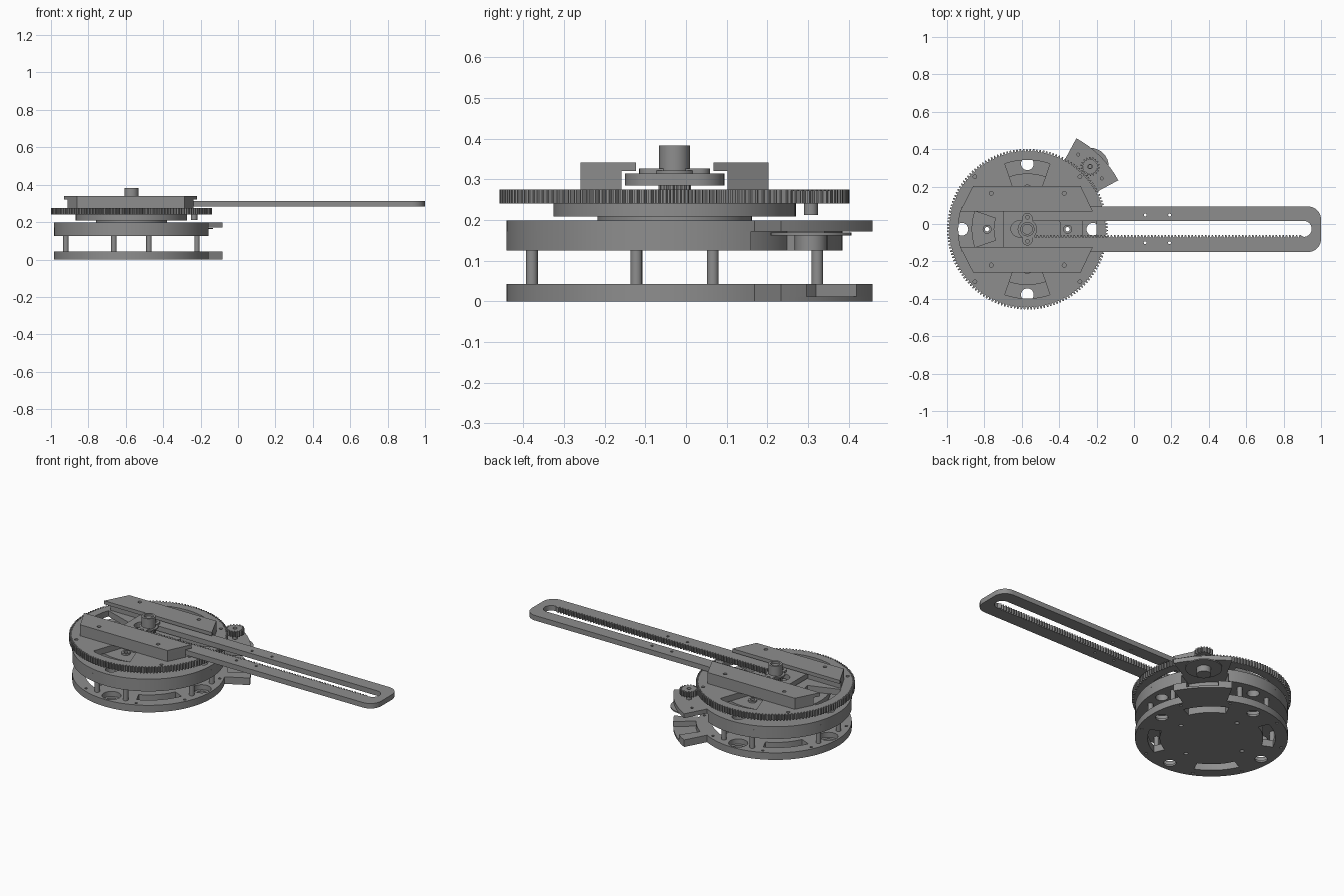
import bpy, bmesh
from math import sin, cos, pi, radians
from mathutils import Vector

cube = bpy.data.objects.get("Cube")
if cube:
    bpy.data.objects.remove(cube, do_unlink=True)

CX, CY = -0.57, -0.028          # turntable axis
AXES = [0, 90, 180, 270]
DIAGONALS = [45, 135, 225, 315]

grey = bpy.data.materials.new("machined grey")
grey.use_nodes = True
grey.diffuse_color = (0.27, 0.27, 0.27, 1)
grey.node_tree.nodes["Principled BSDF"].inputs["Base Color"].default_value = (0.27, 0.27, 0.27, 1)


# ---- 2D loop helpers (coordinates relative to the turntable axis) ----
def polar(r, a):
    return Vector((r * cos(radians(a)), r * sin(radians(a))))


def arc(r, a0, a1, centre=(0, 0), step=4):
    n = max(2, round(abs(a1 - a0) / step))
    return [Vector(centre) + polar(r, a0 + (a1 - a0) * i / n) for i in range(n + 1)]


def circle(r, centre=(0, 0), n=24):
    return [Vector(centre) + polar(r, 360 * i / n) for i in range(n)]


def sector(r0, r1, mid, half):
    return arc(r1, mid - half, mid + half) + arc(r0, mid + half, mid - half)


def disc_with_step(r, r_step, half):
    """Circle whose radius changes over a sector centred on 45 degrees."""
    return arc(r_step, 45 - half, 45 + half) + arc(r, 45 + half, 405 - half, step=3)


def gear(tip, root, teeth, centre=(0, 0)):
    pts = []
    for i in range(teeth):
        for f, r in ((0, root), (0.3, root), (0.45, tip), (0.8, tip)):
            pts.append(Vector(centre) + polar(r, 360 * (i + f) / teeth))
    return pts


def plate(name, loops, z0, z1):
    """Extrude an outline with holes between two heights."""
    curve = bpy.data.curves.new(name, 'CURVE')
    curve.dimensions = '2D'
    curve.fill_mode = 'BOTH'
    curve.extrude = (z1 - z0) / 2
    for loop in loops:
        s = curve.splines.new('POLY')
        s.points.add(len(loop) - 1)
        for p, v in zip(s.points, loop):
            p.co = (v[0], v[1], 0, 1)
        s.use_cyclic_u = True
    temp = bpy.data.objects.new(name + " outline", curve)
    bpy.context.collection.objects.link(temp)
    bpy.context.view_layer.update()
    deps = bpy.context.evaluated_depsgraph_get()
    mesh = bpy.data.meshes.new_from_object(temp.evaluated_get(deps))
    bpy.data.objects.remove(temp, do_unlink=True)
    bm = bmesh.new()
    bm.from_mesh(mesh)
    bmesh.ops.remove_doubles(bm, verts=bm.verts, dist=0.00005)
    bmesh.ops.recalc_face_normals(bm, faces=bm.faces)
    bm.to_mesh(mesh)
    bm.free()
    mesh.materials.clear()
    mesh.materials.append(grey)
    ob = bpy.data.objects.new(name, mesh)
    ob.location = (CX, CY, (z0 + z1) / 2)
    bpy.context.collection.objects.link(ob)
    bpy.ops.object.select_all(action='DESELECT')
    ob.select_set(True)
    bpy.context.view_layer.objects.active = ob
    bpy.ops.object.shade_smooth_by_angle(angle=radians(25))
    return ob


# ---- shared hole patterns ----
inner_holes = [circle(0.012, polar(0.215, a), 12) for a in AXES]
post_spots = [polar(0.363, a + s) for a in AXES for s in (-15, 15)]
slots = [sector(0.28, 0.345, a, 21) for a in DIAGONALS]
rim_holes = [circle(0.008, polar(0.39, a + s), 10) for a in DIAGONALS for s in (-20, 20)]

# ---- base plate: thin floor, counterbored upper layer, notched tab ----
ports = [circle(0.034, polar(0.35, a)) for a in AXES]
bores = [circle(0.052, polar(0.35, a)) for a in AXES]
tab_half = 16.7
notched = (arc(0.552, 45 - tab_half, 36) + arc(0.43, 36, 54)
           + arc(0.552, 54, 45 + tab_half) + arc(0.413, 45 + tab_half, 405 - tab_half, step=3))
plate("base_floor", [disc_with_step(0.413, 0.552, tab_half)] + ports + slots
      + inner_holes + rim_holes, 0, 0.012)
plate("base_body", [notched] + bores + slots + inner_holes + rim_holes, 0.012, 0.042)

# ---- spacer posts ----
for i, p in enumerate(post_spots):
    plate(f"spacer_post_{i + 1}", [circle(0.0145, p, 16)], 0.04, 0.127)

# ---- middle body: notched for the motor, with a mounting tab on top ----
pinion_at = polar(0.474, 45)
plate("middle_body", [disc_with_step(0.413, 0.31, 18)] + ports + inner_holes, 0.125, 0.172)
plate("middle_top", [disc_with_step(0.413, 0.552, tab_half)] + ports + inner_holes
      + [circle(0.008, pinion_at + polar(0.09, a), 10) for a in (135, 315)], 0.172, 0.198)
plate("motor_flange", [circle(0.1, pinion_at, 32)], 0.162, 0.169)
plate("motor_body", [circle(0.04, pinion_at)], 0.125, 0.164)

# ---- drive pinion on the tab ----
plate("pinion_shaft", [circle(0.017, pinion_at, 16), circle(0.009, pinion_at, 12)], 0.212, 0.245)
plate("drive_pinion", [gear(0.051, 0.039, 18, pinion_at), circle(0.012, pinion_at, 12)], 0.24, 0.272)

# ---- turntable: bearing neck, step and toothed plate ----
plate("bearing_neck", [circle(0.19, n=90)], 0.196, 0.21)
plate("turntable_step", [circle(0.298, n=96)] + inner_holes, 0.208, 0.24)
windows = [sector(0.18, 0.37, a, 19) for a in AXES]
plate("ring_gear", [gear(0.43, 0.417, 150)] + windows
      + [circle(0.01, polar(0.397, a), 12) for a in DIAGONALS], 0.24, 0.275)
for a in AXES:
    p = polar(0.215, a)
    plate("screw_collar", [circle(0.024, p), circle(0.012, p, 12)], 0.24, 0.25)

# ---- guide rails: wall plus overhanging lip, mirrored across the slide ----
for side, label in ((1, "back"), (-1, "front")):
    lip = [(-0.36, 0.095), (-0.29, 0.231), (0.285, 0.231), (0.35, 0.095)]
    wall = [(-0.342, 0.13), (-0.29, 0.231), (0.285, 0.231), (0.333, 0.13)]
    holes = [circle(0.011, (x, side * 0.192), 12) for x in (-0.193, 0.197)]
    for part, pts, z0, z1 in (("lip", lip, 0.32, 0.341), ("wall", wall, 0.275, 0.32)):
        plate(f"{label}_rail_{part}", [[(x, side * y) for x, y in pts]] + holes, z0, z1)

# ---- sliding arm with a rack cut along one side of its slot ----
W, END = 0.122, 1.57
R = 0.07
outline = ([(-0.13, W), (-0.13, -W)] + arc(R, -90, 0, (END - R, -W + R), 10)
           + arc(R, 0, 90, (END - R, W - R), 10))
pitch, first, count = 0.018, -0.03, 83
rack = []
for i in range(count):
    x = first + i * pitch
    rack += [(x, -0.043), (x + 0.3 * pitch, -0.043),
             (x + 0.45 * pitch, -0.031), (x + 0.8 * pitch, -0.031)]
slot = (rack + arc(0.043, -90, 90, (1.477, 0.002), 12)
        + arc(0.043, 90, 270, (-0.045, 0.002), 12)[:-1])
arm_holes = [circle(0.008, (x, y), 10) for x in (0.63, 0.76) for y in (-0.072, 0.076)]
plate("sliding_arm", [outline, slot] + arm_holes, 0.284, 0.314)

# ---- centre pinion, clamp and hollow shaft ----
plate("centre_pinion", [gear(0.04, 0.032, 14)], 0.27, 0.314)
clamp = arc(0.027, 0, 180, (0, 0.06), 15) + arc(0.027, 180, 360, (0, -0.06), 15)
plate("shaft_clamp", [clamp] + [circle(0.01, (0, s * 0.064), 12) for s in (-1, 1)], 0.314, 0.326)
plate("shaft_collar", [circle(0.052, n=32)], 0.314, 0.322)
plate("centre_shaft", [circle(0.038, n=32), circle(0.026, n=32)], 0.32, 0.383)
plate("shaft_core", [circle(0.027, n=32)], 0.32, 0.37)
